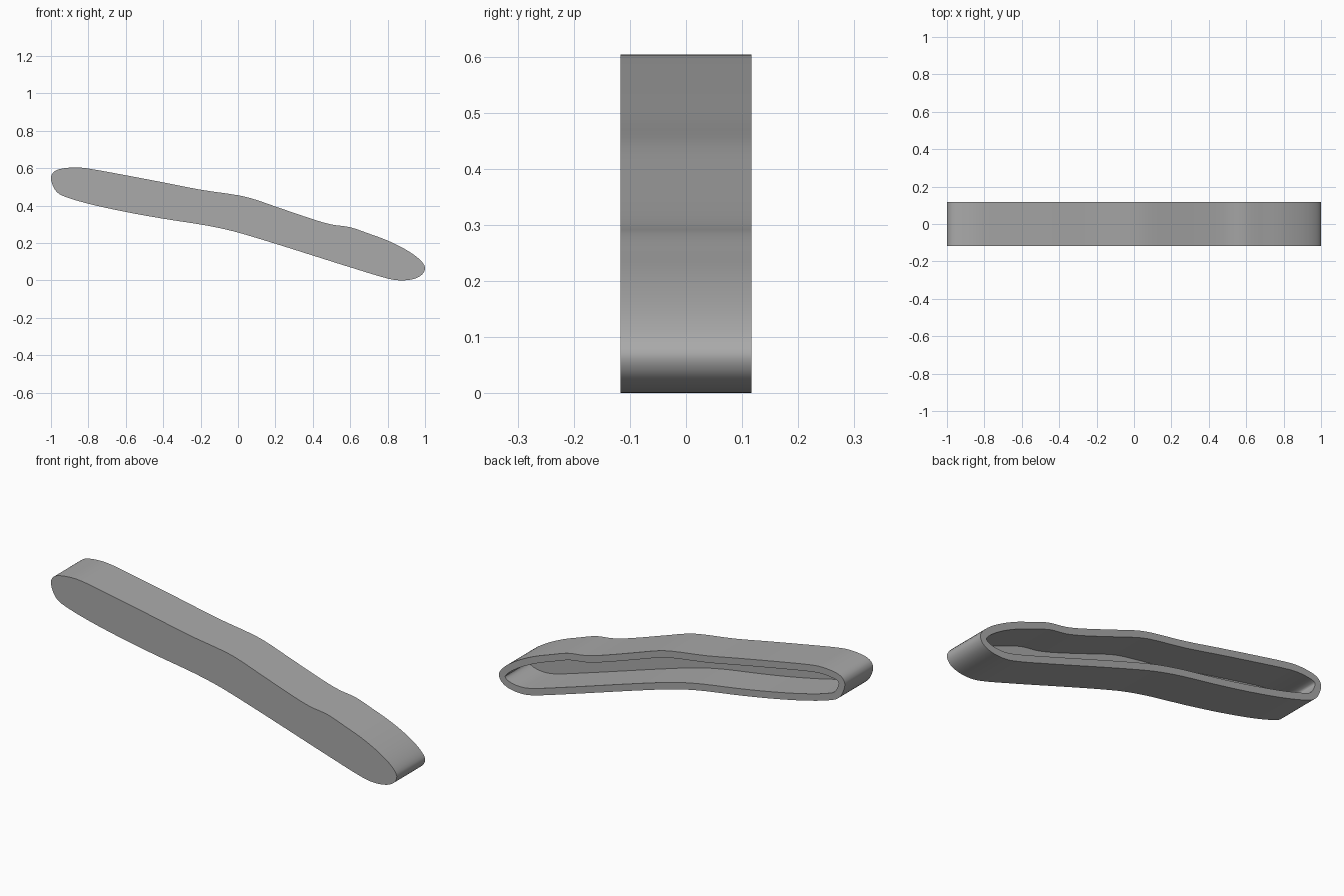
import bpy
import bmesh
import math
from mathutils import Vector

cube = bpy.data.objects.get("Cube")
if cube:
    bpy.data.objects.remove(cube, do_unlink=True)

HALF_DEPTH = 0.117
WALL = 0.035
STEPS = 4

# Side outline: upper edge, round nose, lower edge, blunt tail
OUTLINE = [
    (-1, .553), (-.985, .58), (-.95, .596), (-.87, .604), (-.8, .598),
    (-.6, .562), (-.4, .524), (-.2, .485), (0, .455), (.08, .436),
    (.2, .395), (.4, .327), (.5, .299), (.6, .284), (.7, .25),
    (.8, .213), (.9, .163), (.97, .113), (1, .07), (.985, .032),
    (.94, .008), (.87, 0), (.8, .01), (.6, .07), (.4, .133),
    (.2, .196), (0, .256), (-.1, .28), (-.2, .299), (-.4, .33),
    (-.6, .366), (-.8, .41), (-.94, .453), (-.975, .48), (-.995, .52),
]


def smooth_loop(points):
    """Closed curve through the points, with slopes scaled to the spacing."""
    pts = [Vector(p) for p in points]
    n = len(pts)
    result = []
    for i in range(n):
        a, b, c, d = (pts[(i + k) % n] for k in (-1, 0, 1, 2))
        ab, bc, cd = (b - a).length, (c - b).length, (d - c).length
        start = (c - a) * (bc / (ab + bc))
        end = (d - b) * (bc / (bc + cd))
        for s in range(STEPS):
            t = s / STEPS
            h = t * t * (3 - 2 * t)
            result.append(b.lerp(c, h) + start * (t * (1 - t) ** 2)
                          - end * (t * t * (1 - t)))
    return result


def inset_loop(loop, distance):
    """Move a clockwise loop inward along its normals."""
    n = len(loop)
    result = []
    for i, p in enumerate(loop):
        tangent = (loop[(i + 1) % n] - loop[i - 1]).normalized()
        result.append(p + Vector((tangent.y, -tangent.x)) * distance)
    return result


def bridge(bm, first, second):
    n = len(first)
    for i in range(n):
        j = (i + 1) % n
        bm.faces.new((first[i], first[j], second[j], second[i]))


# Hollow cover: closed front plate, side wall, open back
outer = smooth_loop(OUTLINE)
inner = inset_loop(outer, WALL)
bm = bmesh.new()
rings = []
for loop, y in ((outer, -HALF_DEPTH), (outer, HALF_DEPTH),
                (inner, HALF_DEPTH), (inner, WALL - HALF_DEPTH)):
    rings.append([bm.verts.new((p.x, y, p.y)) for p in loop])
for first, second in zip(rings, rings[1:]):
    bridge(bm, first, second)
bm.faces.new(rings[0])
bm.faces.new(rings[-1])
bmesh.ops.recalc_face_normals(bm, faces=bm.faces[:])

mesh = bpy.data.meshes.new("hollow_cover")
bm.to_mesh(mesh)
bm.free()
cover = bpy.data.objects.new("hollow_cover", mesh)
bpy.context.collection.objects.link(cover)

# Plain grey finish
grey = bpy.data.materials.new("plain_grey")
grey.use_nodes = True
colour = (0.4, 0.4, 0.4, 1)
grey.diffuse_color = colour
grey.node_tree.nodes["Principled BSDF"].inputs["Base Color"].default_value = colour
mesh.materials.append(grey)

bpy.ops.object.select_all(action='DESELECT')
cover.select_set(True)
bpy.context.view_layer.objects.active = cover
bpy.ops.object.shade_smooth_by_angle(angle=math.radians(35))
